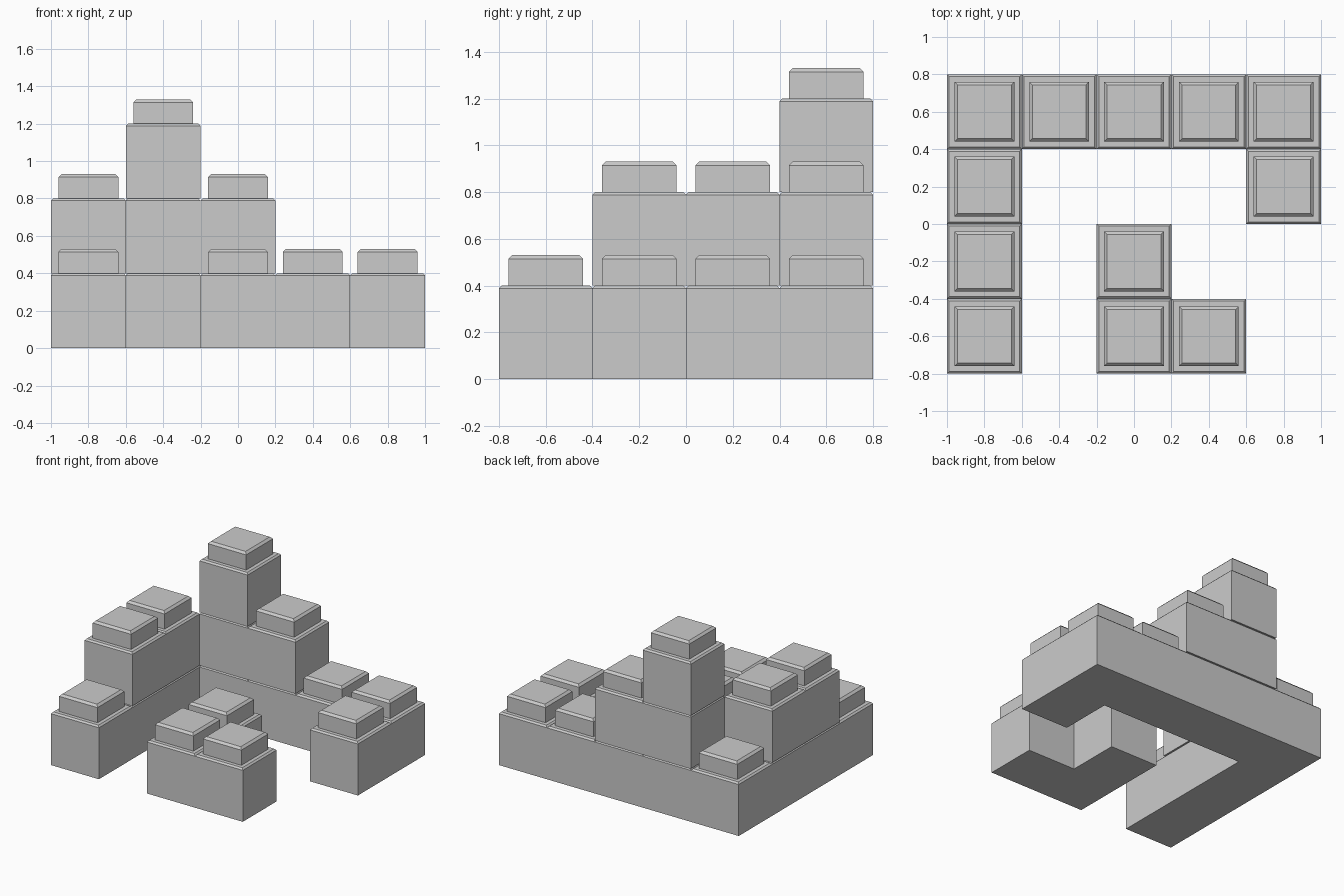
import bpy, bmesh

if "Cube" in bpy.data.objects:
    bpy.data.objects.remove(bpy.data.objects["Cube"])

CELL = 0.4
# Number of stacked bricks per cell, listed back row first, left to right
HEIGHTS = [
    (1, 3, 2, 1, 1),
    (2, 0, 0, 0, 1),
    (2, 0, 1, 0, 0),
    (1, 0, 1, 1, 0),
]


def chamfered_box(name, x, y, z, width, height, chamfer):
    """Square box standing at z with chamfered top rim."""
    bm = bmesh.new()
    bmesh.ops.create_cube(bm, size=1)
    for v in bm.verts:
        v.co = (v.co.x * width, v.co.y * width, (v.co.z + 0.5) * height)
    rim = [e for e in bm.edges if all(v.co.z > height * 0.9 for v in e.verts)]
    bmesh.ops.bevel(bm, geom=rim, offset=chamfer, segments=1,
                    affect='EDGES', profile=0.5)
    mesh = bpy.data.meshes.new(name)
    bm.to_mesh(mesh)
    bm.free()
    obj = bpy.data.objects.new(name, mesh)
    obj.location = (x, y, z)
    bpy.context.collection.objects.link(obj)
    return obj


for row, line in enumerate(HEIGHTS):
    y = 0.6 - row * CELL
    for col, count in enumerate(line):
        x = -0.8 + col * CELL
        # Stacked bricks
        for level in range(count):
            chamfered_box(f"brick_{row}_{col}_{level}", x, y, level * CELL,
                          CELL, CELL, 0.012)
        # Square stud on the topmost brick
        if count:
            chamfered_box(f"stud_{row}_{col}", x, y, count * CELL,
                          0.32, 0.13, 0.016)
